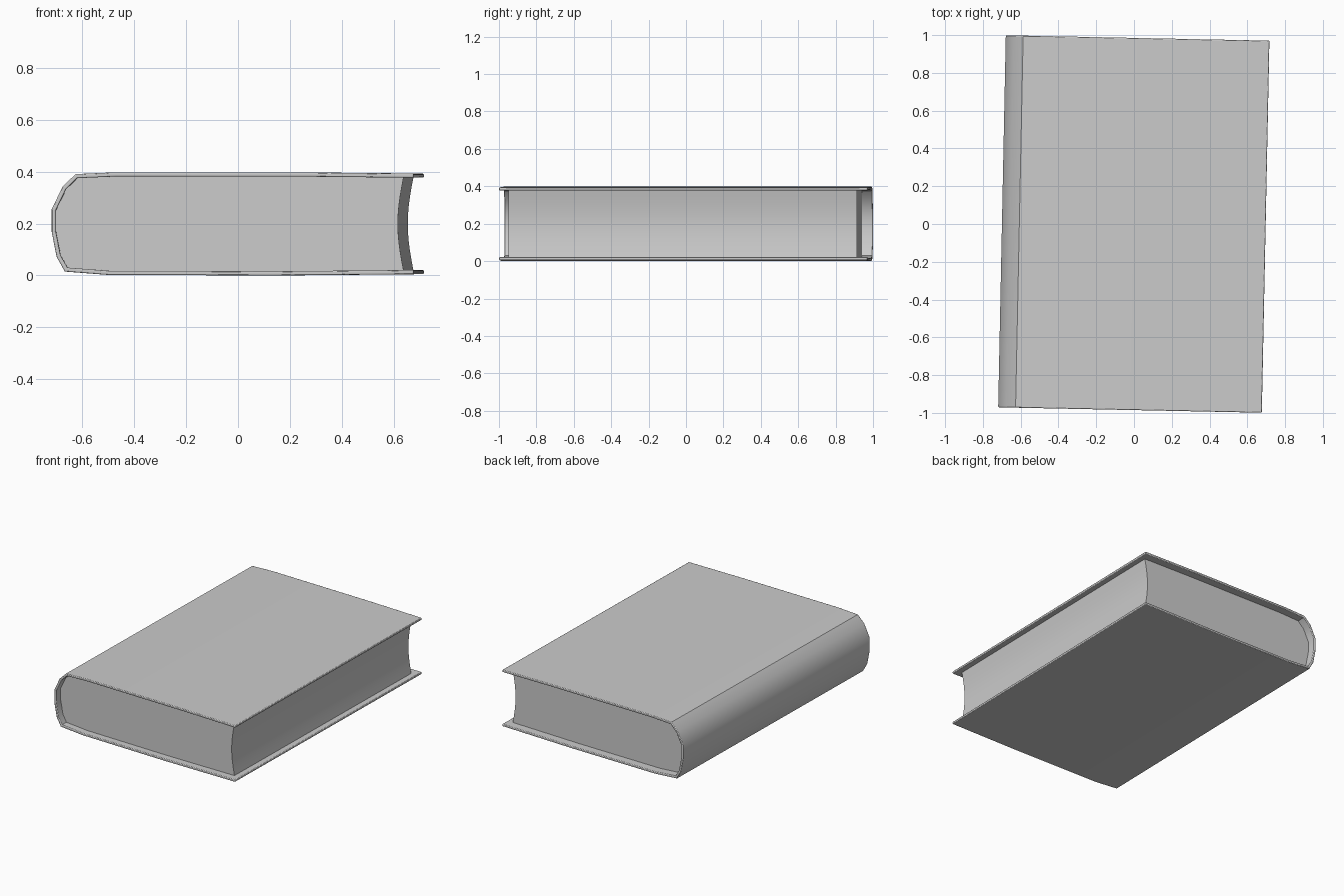
import bpy, bmesh
from math import radians, pi, sin
from mathutils import Vector

if "Cube" in bpy.data.objects:
    bpy.data.objects.remove(bpy.data.objects["Cube"])

TILT = radians(-1.17)
THICK = 0.016

# Outer outline of the case in (x, z), from top fore-edge round the spine to the bottom
outer = [Vector(p) for p in [
    (0.697, 0.393), (0.30, 0.397), (-0.45, 0.398), (-0.607, 0.391),
    (-0.657, 0.342), (-0.699, 0.255), (-0.699, 0.17), (-0.680, 0.072),
    (-0.648, 0.015), (-0.48, 0.002), (0.15, 0.0), (0.697, 0.005)]]


def inset(points, d):
    """Offset an open outline to its left with mitred corners."""
    result = []
    for i, p in enumerate(points):
        normals = []
        for a, b in ((i - 1, i), (i, i + 1)):
            if a >= 0 and b < len(points):
                t = (points[b] - points[a]).normalized()
                normals.append(Vector((-t.y, t.x)))
        m = sum(normals, Vector((0, 0))).normalized()
        result.append(p + m * d / m.dot(normals[0]))
    return result


def extrude_profile(name, points, y0, y1):
    """Closed (x, z) outline extruded along y."""
    bm = bmesh.new()
    face = bm.faces.new([bm.verts.new((p.x, y0, p.y)) for p in points])
    ext = bmesh.ops.extrude_face_region(bm, geom=[face])
    verts = [g for g in ext["geom"] if isinstance(g, bmesh.types.BMVert)]
    bmesh.ops.translate(bm, verts=verts, vec=(0, y1 - y0, 0))
    bmesh.ops.recalc_face_normals(bm, faces=bm.faces)
    mesh = bpy.data.meshes.new(name)
    bm.to_mesh(mesh)
    bm.free()
    ob = bpy.data.objects.new(name, mesh)
    bpy.context.collection.objects.link(ob)
    ob.rotation_euler.z = TILT
    return ob


def smooth(ob):
    bpy.ops.object.select_all(action='DESELECT')
    ob.select_set(True)
    bpy.context.view_layer.objects.active = ob
    bpy.ops.object.shade_smooth_by_angle(angle=radians(30))


inner = inset(outer, THICK)

# Case: two boards and the rounded spine in one bent strip, rims slightly eased
cover = extrude_profile("cover", outer + inner[::-1], -0.985, 0.985)
smooth(cover)
bev = cover.modifiers.new("eased_rim", 'BEVEL')
bev.width = 0.004
bev.segments = 2
bev.limit_method = 'ANGLE'
bev.angle_limit = radians(60)

# Page block: fills the case, with a hollow fore-edge
body = inner[1:-1]
steps = 10
z0, z1 = inner[-1].y - 0.002, inner[0].y + 0.002
fore = [Vector((0.658 - 0.022 * sin(pi * i / steps), z0 + (z1 - z0) * i / steps))
        for i in range(steps + 1)]
pages = extrude_profile("pages", body + fore, -0.937, 0.928)
smooth(pages)
